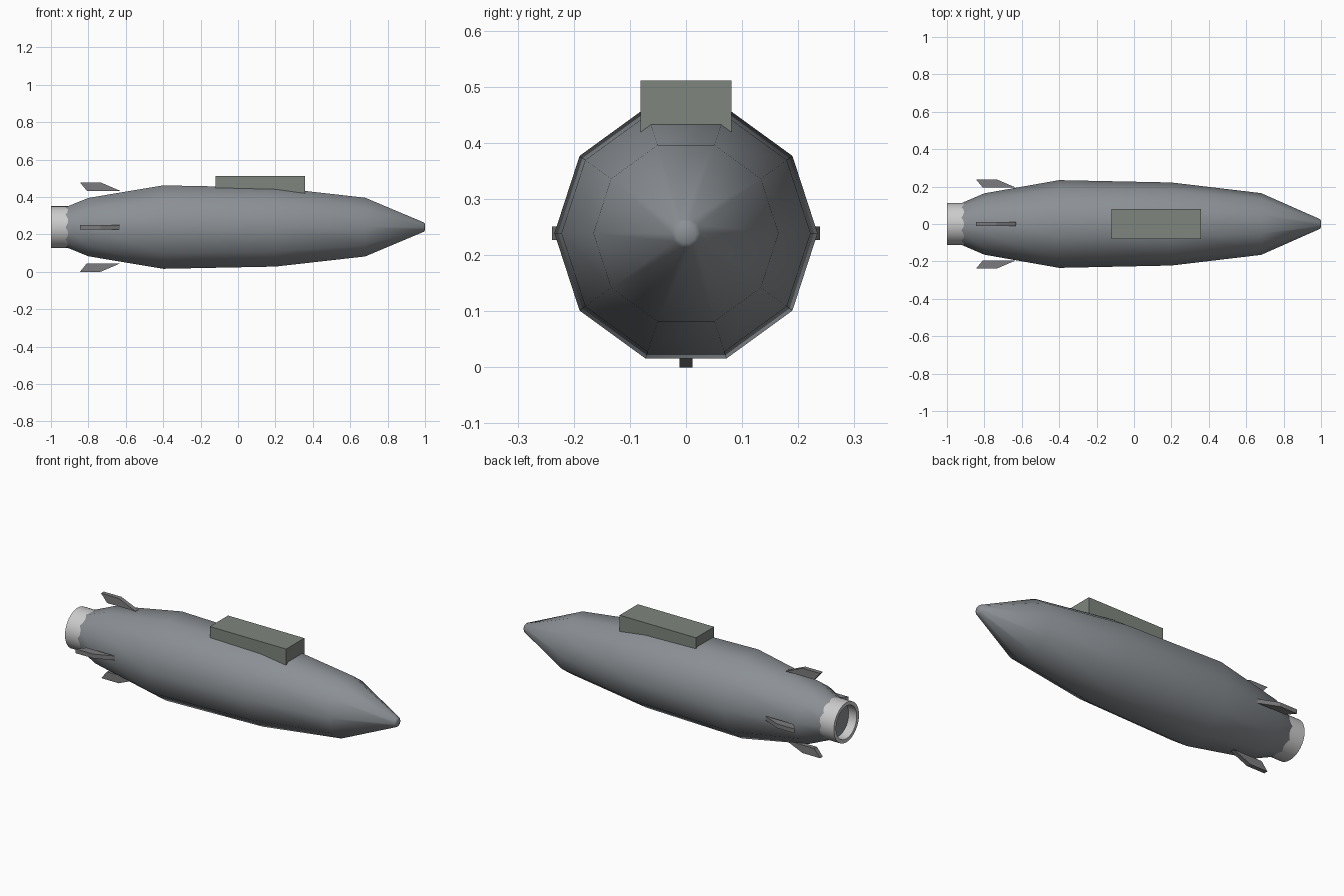
import bpy, bmesh
from math import sin, cos, pi, radians
from mathutils import Matrix

if "Cube" in bpy.data.objects:
    bpy.data.objects.remove(bpy.data.objects["Cube"])

CZ = 0.239  # height of the hull axis


def material(name, rgb):
    m = bpy.data.materials.new(name)
    m.diffuse_color = (*rgb, 1)
    m.use_nodes = True
    m.node_tree.nodes["Principled BSDF"].inputs["Base Color"].default_value = m.diffuse_color
    return m


def finish(name, bm, mat, smooth=None):
    bmesh.ops.recalc_face_normals(bm, faces=bm.faces)
    me = bpy.data.meshes.new(name)
    bm.to_mesh(me)
    bm.free()
    ob = bpy.data.objects.new(name, me)
    bpy.context.collection.objects.link(ob)
    me.materials.append(mat)
    if smooth:
        bpy.ops.object.select_all(action='DESELECT')
        ob.select_set(True)
        bpy.context.view_layer.objects.active = ob
        bpy.ops.object.shade_smooth_by_angle(angle=radians(smooth))
    return ob


def lathe(name, profile, sides, mat, smooth, closed=False):
    """Rings of (x, radius) around the hull axis, capped or closed into a tube."""
    bm = bmesh.new()
    rings = [[bm.verts.new((x, r * cos(2 * pi * i / sides), CZ + r * sin(2 * pi * i / sides)))
              for i in range(sides)] for x, r in profile]
    pairs = list(zip(rings, rings[1:]))
    if closed:
        pairs.append((rings[-1], rings[0]))
    else:
        bm.faces.new(rings[0])
        bm.faces.new(rings[-1])
    for a, b in pairs:
        for i in range(sides):
            j = (i + 1) % sides
            bm.faces.new((a[i], a[j], b[j], b[i]))
    return finish(name, bm, mat, smooth)


hull_mat = material("hull_grey", (0.26, 0.28, 0.30))
nozzle_mat = material("nozzle_light_grey", (0.55, 0.54, 0.53))
box_mat = material("box_green_grey", (0.21, 0.235, 0.21))
fin_mat = material("fin_grey", (0.2, 0.2, 0.21))

# Ten-sided hull
lathe("hull", [(-0.95, 0.10), (-0.80, 0.164), (-0.40, 0.2345), (0.20, 0.222),
               (0.68, 0.165), (0.994, 0.026), (1.0, 0.018)], 10, hull_mat, 60)

# Open exhaust ring
lathe("nozzle", [(-1.0, 0.112), (-0.88, 0.112), (-0.88, 0.092), (-1.0, 0.092)],
      32, nozzle_mat, 40, closed=True)

# Box on the back of the hull
bm = bmesh.new()
bmesh.ops.create_cube(bm, size=1, matrix=Matrix.Translation((0.119, 0, 0.456))
                      @ Matrix.Diagonal((0.476, 0.162, 0.11, 1)))
finish("top_box", bm, box_mat)

# Four swept tail fins
fin_profile = [(-0.845, 0.239), (-0.735, 0.239), (-0.63, 0.194), (-0.808, 0.194)]
for k, side in enumerate(("left", "top", "right", "bottom")):
    bm = bmesh.new()
    a, b = [[bm.verts.new((x, r, t)) for x, r in fin_profile] for t in (-0.012, 0.012)]
    bm.faces.new(a)
    bm.faces.new(b)
    for i in range(4):
        j = (i + 1) % 4
        bm.faces.new((a[i], a[j], b[j], b[i]))
    bm.transform(Matrix.Translation((0, 0, CZ)) @ Matrix.Rotation(k * pi / 2, 4, 'X'))
    finish(side + "_fin", bm, fin_mat)
